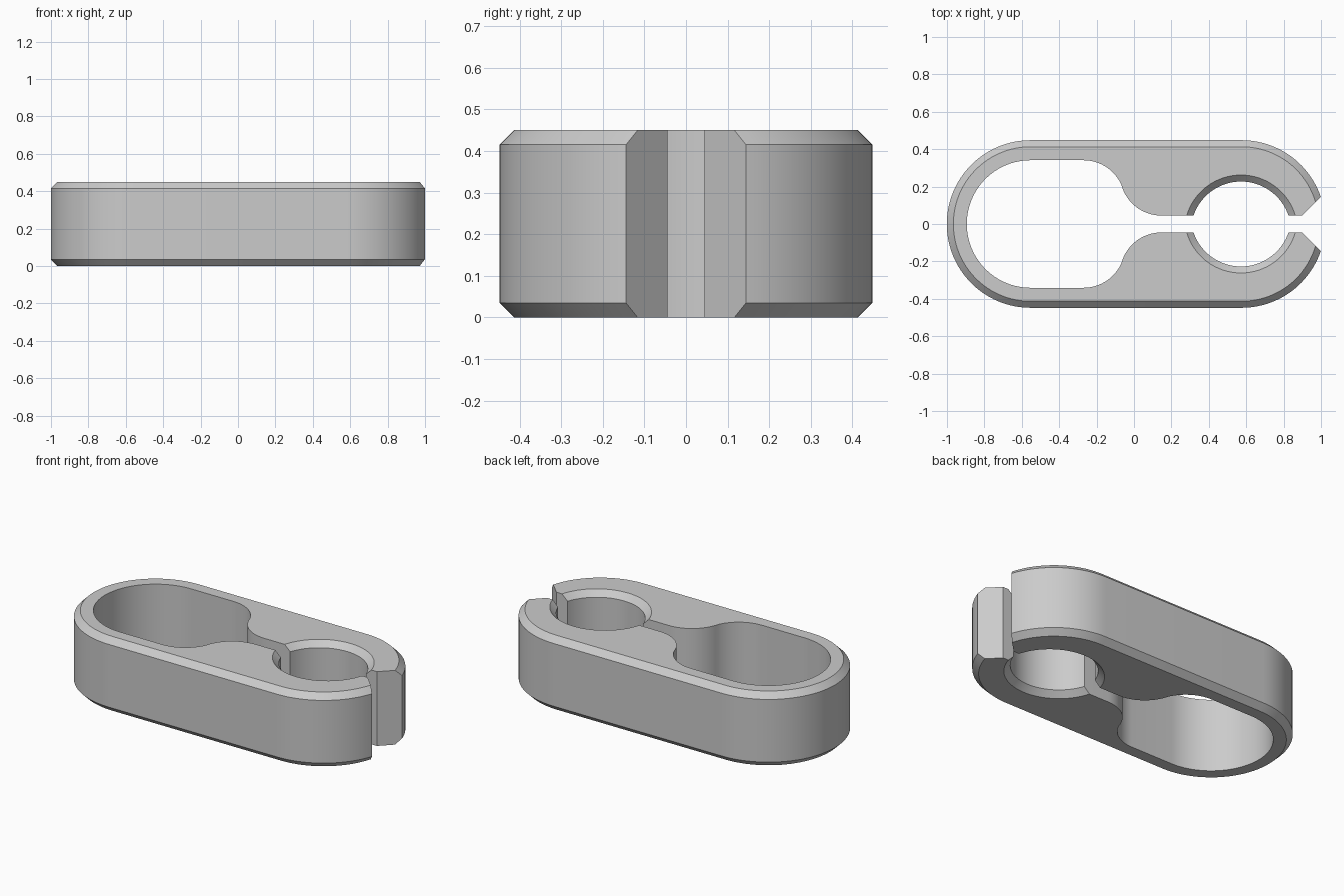
import bpy
import bmesh
from math import sin, cos, pi, sqrt, asin, atan2

cube = bpy.data.objects.get("Cube")
if cube:
    bpy.data.objects.remove(cube)

HEIGHT, BEVEL = 0.45, 0.035
OUTER_R, WALL_IN_R = 0.448, 0.341
LEFT_X, RIGHT_X, BORE_X = -0.553, 0.575, 0.572
SLOT, MOUTH_X = 0.045, 0.90
BORE_R, BORE_Y = 0.268, -0.041


def arc(cx, cy, r, start, end, steps):
    """Points along an arc from start to end angle."""
    return [(cx + r * cos(start + (end - start) * i / steps),
             cy + r * sin(start + (end - start) * i / steps))
            for i in range(steps + 1)]


def outline(inset):
    """Closed clip outline; inset shrinks the rim and widens the bore."""
    r = OUTER_R - inset
    # outer rim, cut off where the 45 degree mouth flare meets it
    h = (RIGHT_X - MOUTH_X + SLOT) / 2
    d = -h * 2
    y = -d / 2 + sqrt(r * r / 2 - d * d / 4)
    mouth = atan2(y, y + d)
    half = arc(LEFT_X, 0, r, pi, pi / 2, 24)
    half += arc(RIGHT_X, 0, r, pi / 2, mouth, 20)
    # lip, then the round bore
    half.append((MOUTH_X, SLOT))
    b = BORE_R + inset
    a = asin((SLOT - BORE_Y) / b)
    half += arc(BORE_X, BORE_Y, b, a, pi - a, 32)
    # S-shaped shoulder into the long opening
    s = 0.222
    bend = atan2(0.148, 0.417)
    half += arc(0.147, SLOT + s, s, -pi / 2, -pi + bend, 14)
    half += arc(-0.27, WALL_IN_R - s, s, bend, pi / 2, 14)[1:]
    half += arc(LEFT_X, 0, WALL_IN_R, pi / 2, pi, 24)
    # mirror to the other jaw
    return half + [(x, -y) for x, y in reversed(half[1:-1])]


# Loft the outline through the bevelled levels
bm = bmesh.new()
levels = [(0, BEVEL), (BEVEL, 0), (HEIGHT - BEVEL, 0), (HEIGHT, BEVEL)]
rings = [[bm.verts.new((x, y, z)) for x, y in outline(i)] for z, i in levels]
for low, high in zip(rings, rings[1:]):
    for k in range(len(low)):
        n = (k + 1) % len(low)
        bm.faces.new((low[k], low[n], high[n], high[k]))
caps = [bm.faces.new(rings[0]), bm.faces.new(rings[-1])]
bmesh.ops.recalc_face_normals(bm, faces=bm.faces[:])
bmesh.ops.triangulate(bm, faces=caps)

mesh = bpy.data.meshes.new("clip_body")
bm.to_mesh(mesh)
bm.free()
clip = bpy.data.objects.new("clip_body", mesh)
bpy.context.collection.objects.link(clip)

# Plain grey material
grey = bpy.data.materials.new("plain_grey")
grey.use_nodes = True
colour = (0.6, 0.6, 0.6, 1)
grey.diffuse_color = colour
grey.node_tree.nodes["Principled BSDF"].inputs["Base Color"].default_value = colour
mesh.materials.append(grey)

# Smooth curves, crisp bevels
bpy.ops.object.select_all(action='DESELECT')
clip.select_set(True)
bpy.context.view_layer.objects.active = clip
bpy.ops.object.shade_smooth_by_angle(angle=pi / 6)
